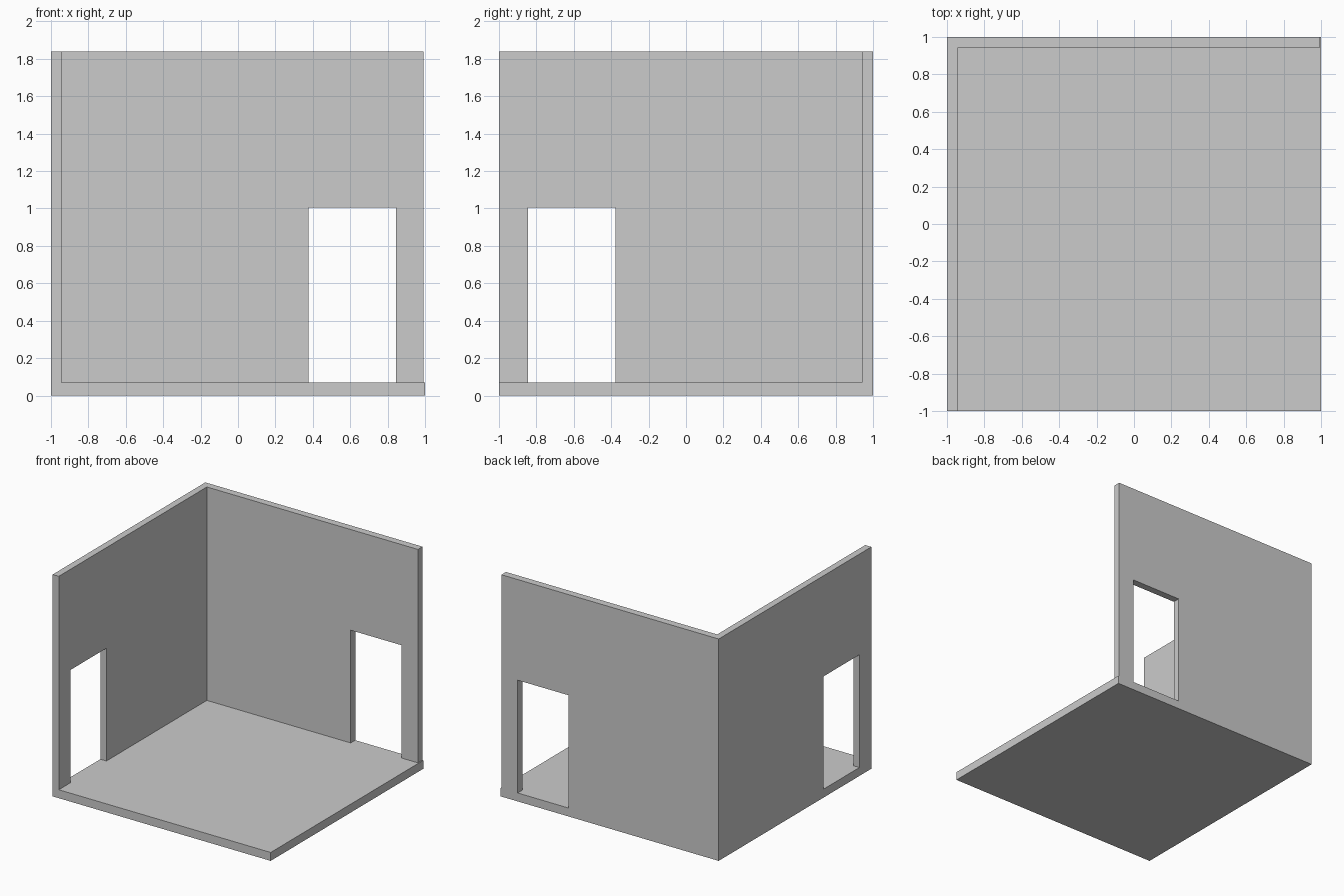
import bpy
from mathutils import Vector

if "Cube" in bpy.data.objects:
    bpy.data.objects.remove(bpy.data.objects["Cube"])

FLOOR, TOP = 0.07, 1.84      # floor thickness, wall height
LEFT, BACK = -0.944, 0.94    # inner faces of the two walls
DOOR_NEAR, DOOR_FAR, DOOR_TOP = 0.376, 0.844, 1.005


def box(name, lo, hi):
    lo, hi = Vector(lo), Vector(hi)
    bpy.ops.mesh.primitive_cube_add(size=1, location=(lo + hi) / 2)
    ob = bpy.context.object
    ob.name = ob.data.name = name
    ob.scale = hi - lo
    bpy.ops.object.transform_apply(location=True, rotation=False, scale=True)
    return ob


# Solid block that becomes the floor and two walls
room = box("room_shell", (-1, -1, 0), (1, 1, TOP))

cutters = [
    # Open interior, leaving the floor, left wall and back wall
    box("interior_cutter", (LEFT, -1.5, FLOOR), (1.5, BACK, TOP + 0.5)),
    # Back wall stops just short of the floor edge
    box("wall_end_cutter", (0.993, 0.5, FLOOR), (1.6, 1.6, TOP + 0.6)),
    # Doorway in the back wall
    box("back_door_cutter", (DOOR_NEAR, 0.7, FLOOR), (DOOR_FAR, 1.3, DOOR_TOP)),
    # Doorway in the left wall
    box("left_door_cutter", (-1.3, -DOOR_FAR, FLOOR), (-0.7, -DOOR_NEAR, DOOR_TOP)),
]

# Carve the room, then discard the cutters
bpy.context.view_layer.objects.active = room
for cutter in cutters:
    mod = room.modifiers.new(cutter.name, 'BOOLEAN')
    mod.operation = 'DIFFERENCE'
    mod.solver = 'EXACT'
    mod.object = cutter
    bpy.ops.object.modifier_apply(modifier=mod.name)
    bpy.data.objects.remove(cutter, do_unlink=True)
